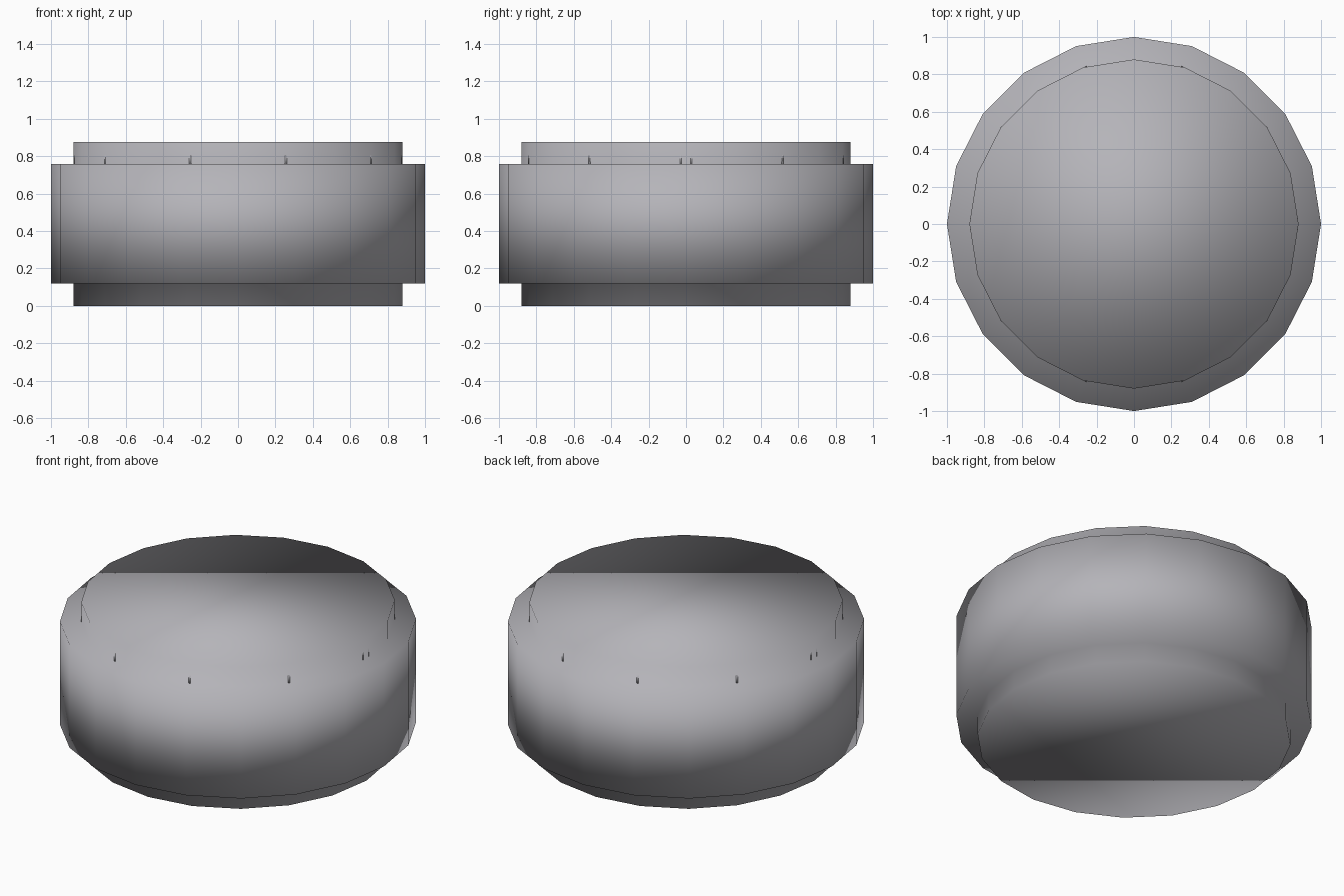
import bpy, bmesh
from math import cos, sin, pi

if "Cube" in bpy.data.objects:
    bpy.data.objects.remove(bpy.data.objects["Cube"])

SIDES = 20

# Dark, slightly cool grey
grey = bpy.data.materials.new("dark_grey")
grey.diffuse_color = (0.46, 0.455, 0.485, 1)
grey.use_nodes = True
grey.node_tree.nodes["Principled BSDF"].inputs["Base Color"].default_value = grey.diffuse_color


def finish(bm, name):
    bmesh.ops.recalc_face_normals(bm, faces=bm.faces)
    for f in bm.faces:
        f.smooth = True
    mesh = bpy.data.meshes.new(name)
    bm.to_mesh(mesh)
    bm.free()
    mesh.materials.append(grey)
    ob = bpy.data.objects.new(name, mesh)
    bpy.context.collection.objects.link(ob)
    return ob


# Stepped drum: one continuous, fully smooth shaded 20-sided shell
profile = [(0.88, 0), (0.88, 0.12), (1, 0.12), (1, 0.758), (0.88, 0.758), (0.88, 0.877)]
bm = bmesh.new()
rings = [[bm.verts.new((r * cos(2 * pi * i / SIDES), r * sin(2 * pi * i / SIDES), z))
          for i in range(SIDES)] for r, z in profile]
for low, high in zip(rings, rings[1:]):
    for i in range(SIDES):
        j = (i + 1) % SIDES
        bm.faces.new((low[i], low[j], high[j], high[i]))
bm.faces.new(rings[0])
bm.faces.new(rings[-1])
finish(bm, "stepped_drum")

# Tiny nubs at the foot of the upper rim, mirrored into four quadrants
for x, y in [(0.870, 0.028), (0.708, 0.514), (0.256, 0.836)]:
    for sx in (1, -1):
        for sy in (1, -1):
            bm = bmesh.new()
            bmesh.ops.create_cone(bm, cap_ends=True, segments=6, radius1=0.008,
                                  radius2=0.007, depth=0.05)
            bmesh.ops.translate(bm, verts=bm.verts, vec=(sx * x, sy * y, 0.78))
            finish(bm, "rim_nub")
